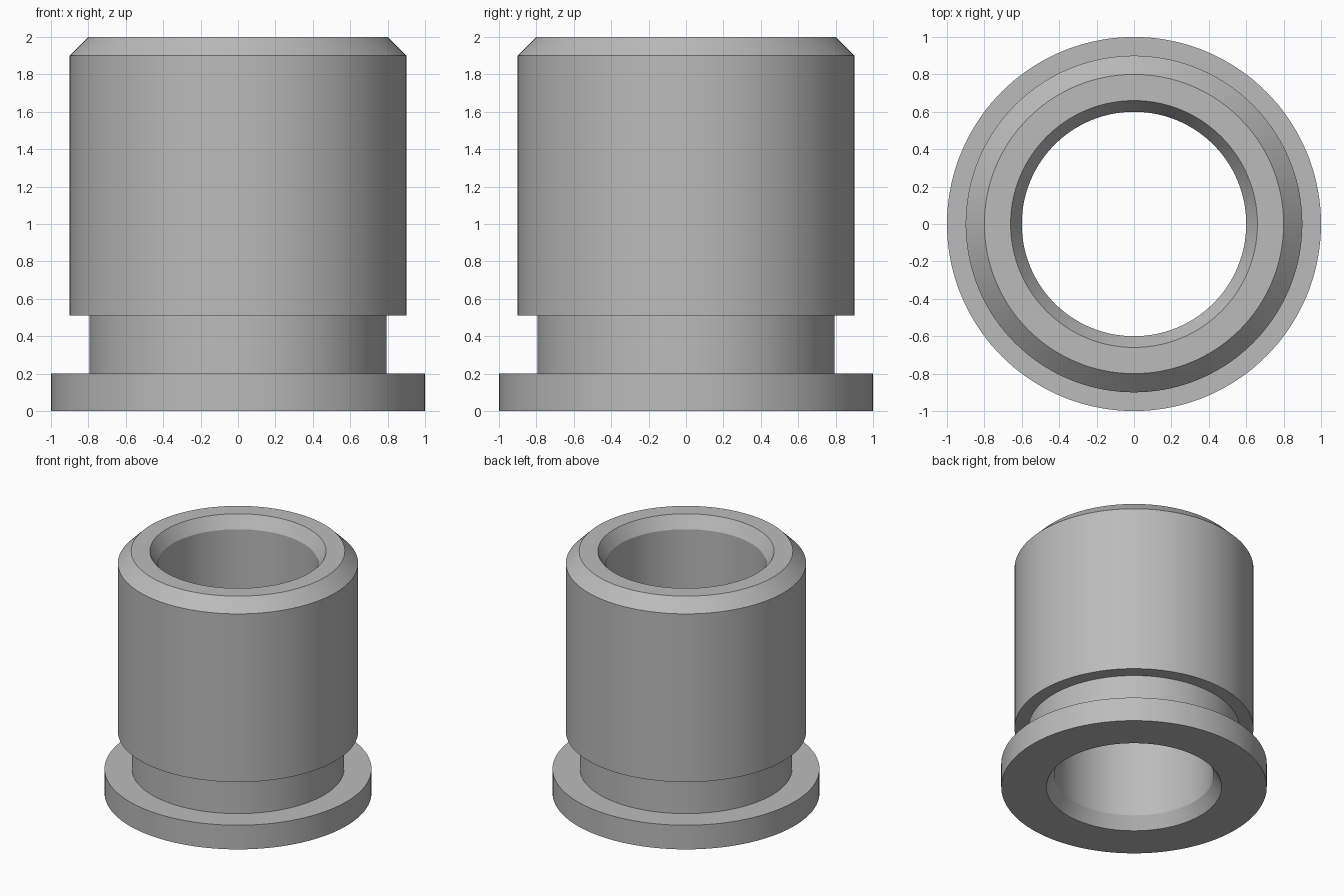
import bpy, bmesh, math

if "Cube" in bpy.data.objects:
    bpy.data.objects.remove(bpy.data.objects["Cube"])

SEGMENTS = 144

# Closed cross-section of the bushing as (radius, height)
PROFILE = [
    (0.66, 0.0), (1.0, 0.0), (1.0, 0.2),      # flange
    (0.795, 0.2), (0.795, 0.51),              # undercut neck
    (0.9, 0.51), (0.9, 1.9), (0.8, 2.0),      # body with outer chamfer
    (0.66, 2.0), (0.6, 1.9), (0.6, 0.1),      # bore with chamfered mouths
]

metal = bpy.data.materials.new("grey metal")
metal.diffuse_color = (0.5, 0.5, 0.5, 1.0)
metal.use_nodes = True
metal.node_tree.nodes["Principled BSDF"].inputs["Base Color"].default_value = metal.diffuse_color

# Revolve the cross-section around z
bm = bmesh.new()
rings = []
for i in range(SEGMENTS):
    a = 2 * math.pi * i / SEGMENTS
    rings.append([bm.verts.new((r * math.cos(a), r * math.sin(a), z)) for r, z in PROFILE])
n = len(PROFILE)
for i in range(SEGMENTS):
    here, there = rings[i], rings[(i + 1) % SEGMENTS]
    for j in range(n):
        k = (j + 1) % n
        bm.faces.new((here[j], there[j], there[k], here[k]))
bmesh.ops.recalc_face_normals(bm, faces=bm.faces)

mesh = bpy.data.meshes.new("flanged_bushing")
bm.to_mesh(mesh)
bm.free()
mesh.materials.append(metal)
bushing = bpy.data.objects.new("flanged_bushing", mesh)
bpy.context.collection.objects.link(bushing)

# Smooth round walls, crisp rims
bpy.context.view_layer.objects.active = bushing
bushing.select_set(True)
bpy.ops.object.shade_smooth_by_angle(angle=math.radians(25))
